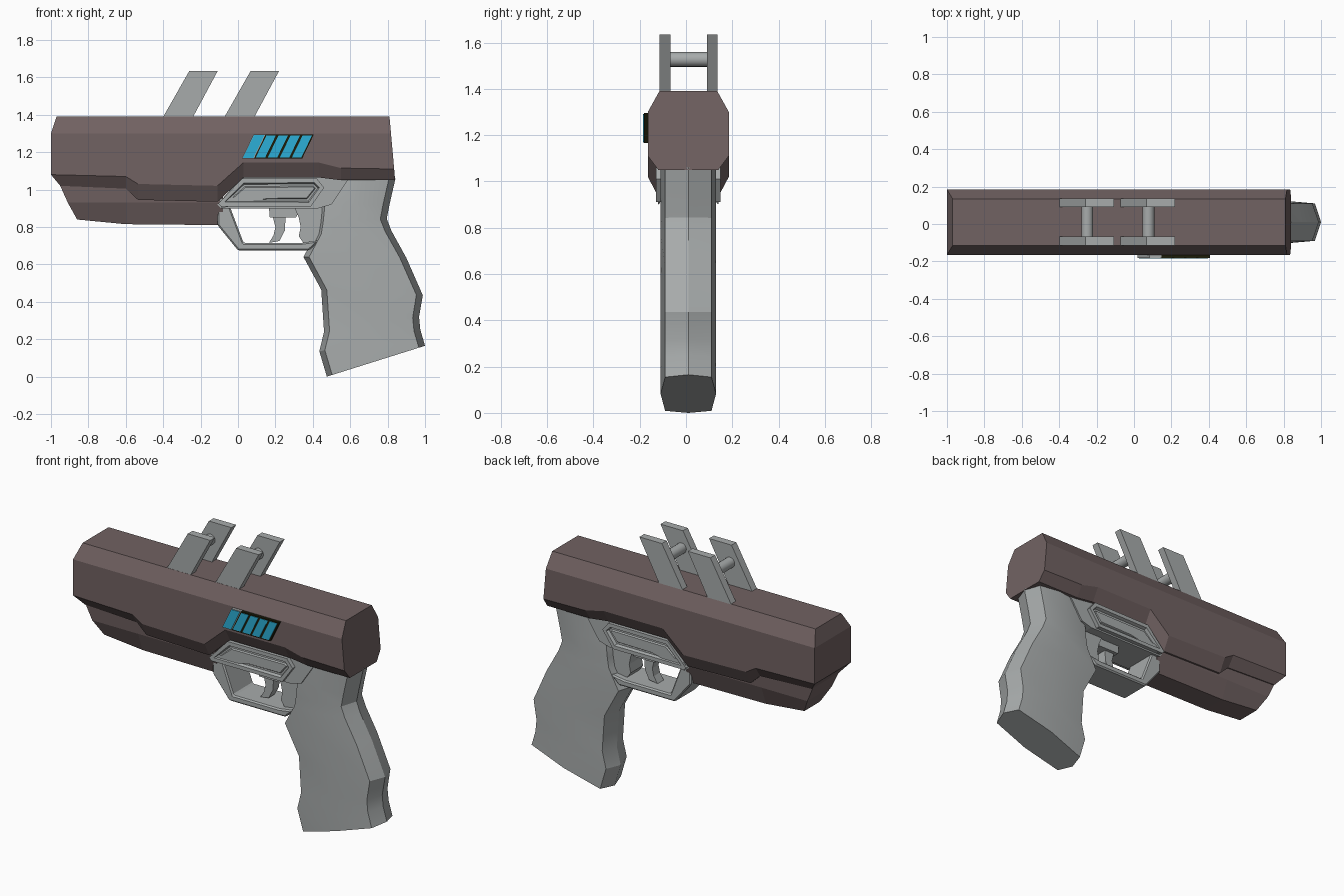
import bpy, bmesh, math
from mathutils import Vector

if "Cube" in bpy.data.objects:
    bpy.data.objects.remove(bpy.data.objects["Cube"])

CY = 0.01  # centre plane of the pistol


def mat(name, rgb):
    m = bpy.data.materials.new(name)
    m.diffuse_color = (*rgb, 1)
    m.use_nodes = True
    m.node_tree.nodes["Principled BSDF"].inputs["Base Color"].default_value = m.diffuse_color
    return m


BROWN = mat("brown_shell", (0.165, 0.122, 0.122))
GRAY = mat("gray_metal", (0.39, 0.41, 0.41))
CYAN = mat("cyan_light", (0.025, 0.43, 0.68))
BLACK = mat("black_frame", (0.012, 0.012, 0.003))


def finish(bm, name, material):
    bmesh.ops.recalc_face_normals(bm, faces=bm.faces)
    me = bpy.data.meshes.new(name)
    bm.to_mesh(me)
    bm.free()
    me.materials.append(material)
    ob = bpy.data.objects.new(name, me)
    bpy.context.collection.objects.link(ob)
    return ob


def prism(name, pts, y0, y1, material, insets=(), bevel=0):
    """Extrude an x-z outline from y0 to y1, optionally insetting both sides."""
    bm = bmesh.new()
    face = bm.faces.new([bm.verts.new((x, y0, z)) for x, z in pts])
    ext = bmesh.ops.extrude_face_region(bm, geom=[face])
    new = [g for g in ext["geom"] if isinstance(g, bmesh.types.BMVert)]
    bmesh.ops.translate(bm, verts=new, vec=(0, y1 - y0, 0))
    bmesh.ops.recalc_face_normals(bm, faces=bm.faces)
    sides = [f for f in bm.faces if abs(f.normal.y) > 0.9]
    for thick, depth in insets:
        bmesh.ops.inset_individual(bm, faces=sides, thickness=thick, depth=depth)
    ob = finish(bm, name, material)
    if bevel:
        mod = ob.modifiers.new("edge", "BEVEL")
        mod.width, mod.segments = bevel, 1
    return ob


def centred(name, pts, half, material, **kw):
    return prism(name, pts, CY - half, CY + half, material, **kw)


def loft(name, sections, material):
    """Skin half-sections (x, half-width, z), mirrored across the centre plane."""
    bm = bmesh.new()
    rings = []
    for sec in sections:
        right = [bm.verts.new((x, CY + w, z)) for x, w, z in sec]
        left = [bm.verts.new((x, CY - w, z)) for x, w, z in sec]
        rings.append((right, left))
    n = len(sections[0])
    for (r0, l0), (r1, l1) in zip(rings, rings[1:]):
        a, b = r0 + l0[::-1], r1 + l1[::-1]
        for i in range(2 * n):
            j = (i + 1) % (2 * n)
            bm.faces.new((a[i], a[j], b[j], b[i]))
    for r, l in (rings[0], rings[-1]):
        for i in range(n - 1):
            bm.faces.new((r[i], r[i + 1], l[i + 1], l[i]))
    bmesh.ops.remove_doubles(bm, verts=bm.verts, dist=0.0005)
    return finish(bm, name, material)


# upper shell: eight-sided, with a stepped lower edge
def shell(xs, zc, zb):
    return list(zip(xs, (0.125, 0.175, 0.175, 0.13), (1.39, 1.3, zc, zb)))


steps = [(-0.6, 1.07, 1.005), (-0.535, 1.03, 0.945), (-0.11, 1.02, 0.935),
         (0.03, 1.145, 1.065), (0.43, 1.145, 1.065), (0.55, 1.115, 1.05)]
loft("upper_shell",
     [shell((-0.97, -1.0, -1.0, -0.95), 1.08, 1.02)]
     + [shell((x,) * 4, zc, zb) for x, zc, zb in steps]
     + [shell((0.81, 0.818, 0.835, 0.84), 1.11, 1.05)], BROWN)

# lower barrel housing
loft("lower_barrel",
     [[(xt, 0.125, 1.03), (xm, 0.118, 0.93), (xb, 0.075, zb)]
      for xt, xm, xb, zb in [(-0.955, -0.91, -0.86, 0.84), (-0.6, -0.6, -0.6, 0.815),
                             (-0.08, -0.08, -0.08, 0.81)]], BROWN)

# grip: front ridge, flared sides, back ridge
rows = [(0.475, 0.0, 1.0, 0.165), (0.435, 0.135, 0.975, 0.25), (0.46, 0.24, 0.968, 0.32),
        (0.445, 0.465, 0.988, 0.435), (0.35, 0.64, 0.9, 0.635), (0.415, 0.76, 0.82, 0.78),
        (0.425, 0.82, 0.795, 0.845), (0.435, 0.92, 0.81, 0.92), (0.52, 1.07, 0.842, 1.06)]
sections = []
for xf, zf, xr, zr in rows:
    f, r = Vector((xf, zf)), Vector((xr, zr))
    inner = 0.03 / (r - f).length
    sec = []
    for t, w in ((0, 0), (inner, 0.1), (0.5, 0.12), (1 - inner * 1.15, 0.1), (1, 0)):
        p = f.lerp(r, t)
        sec.append((p.x, w, p.y))
    sections.append(sec)
grip = loft("grip", sections, GRAY)
bpy.context.view_layer.objects.active = grip
grip.select_set(True)
bpy.ops.object.shade_smooth_by_angle(angle=math.radians(28))
grip.select_set(False)

# receiver frame and recessed side panels
centred("receiver_frame", [(-0.11, 0.92), (0.03, 1.08), (0.6, 1.07), (0.5, 0.92),
                           (0.43, 0.9), (-0.09, 0.9)], 0.115, GRAY)
centred("side_panels", [(-0.105, 0.925), (0.02, 1.058), (0.42, 1.06), (0.46, 1.01),
                        (0.39, 0.91), (-0.09, 0.91)], 0.14, GRAY,
        insets=[(0.025, 0), (0.008, -0.018), (0.012, 0), (0.006, 0.008)])

# trigger guard
centred("trigger_guard", [(-0.11, 0.93), (-0.11, 0.81), (0, 0.675), (0.38, 0.675),
                          (0.44, 0.73), (0.34, 0.715), (0.03, 0.715), (-0.04, 0.9),
                          (-0.04, 0.93)], 0.1, GRAY, bevel=0.008)

# trigger and the stop behind it
centred("trigger_mount", [(0.165, 0.91), (0.34, 0.91), (0.31, 0.85), (0.17, 0.85)], 0.05, GRAY)
centred("trigger", [(0.185, 0.86), (0.255, 0.86), (0.25, 0.78), (0.222, 0.725),
                    (0.165, 0.715), (0.19, 0.755), (0.2, 0.8)], 0.03, GRAY)
centred("trigger_stop", [(0.3, 0.91), (0.45, 0.91), (0.44, 0.72), (0.35, 0.715),
                         (0.325, 0.75), (0.335, 0.8), (0.325, 0.85)], 0.06, GRAY)

# two slanted sights, each a pair of plates joined by a pin
for tag, x0, pin_x in (("front", -0.405, -0.25), ("rear", -0.077, 0.077)):
    outline = [(x0, 1.38), (x0 + 0.145, 1.635), (x0 + 0.297, 1.635), (x0 + 0.16, 1.38)]
    for side, y in (("left", -0.114), ("right", 0.09)):
        prism(f"{tag}_sight_{side}", outline, y, y + 0.046, GRAY)
    bpy.ops.mesh.primitive_cylinder_add(vertices=16, radius=0.032, depth=0.17,
                                        location=(pin_x, CY, 1.527),
                                        rotation=(math.pi / 2, 0, 0))
    pin = bpy.context.object
    pin.name = f"{tag}_sight_pin"
    pin.data.materials.append(GRAY)
    bpy.ops.object.shade_smooth_by_angle(angle=math.radians(40))


# row of five slanted lights on the front side
def slant(x, w, z0, z1):
    k = 0.063 / 0.13
    a, b = x + (z0 - 1.165) * k, x + (z1 - 1.165) * k
    return [(a, z0), (a + w, z0), (b + w, z1), (b, z1)]


for i in range(5):
    x = 0.02 + i * 0.0645
    first = i == 0
    prism(f"light_frame_{i + 1}", slant(x, 0.0645, 1.165, 1.295), -0.182, -0.155,
          GRAY if first else BLACK)
    m = 0.004 if first else 0.007
    prism(f"light_{i + 1}", slant(x + m, 0.0645 - 2 * m, 1.165 + m, 1.295 - m),
          -0.185, -0.18, CYAN)
